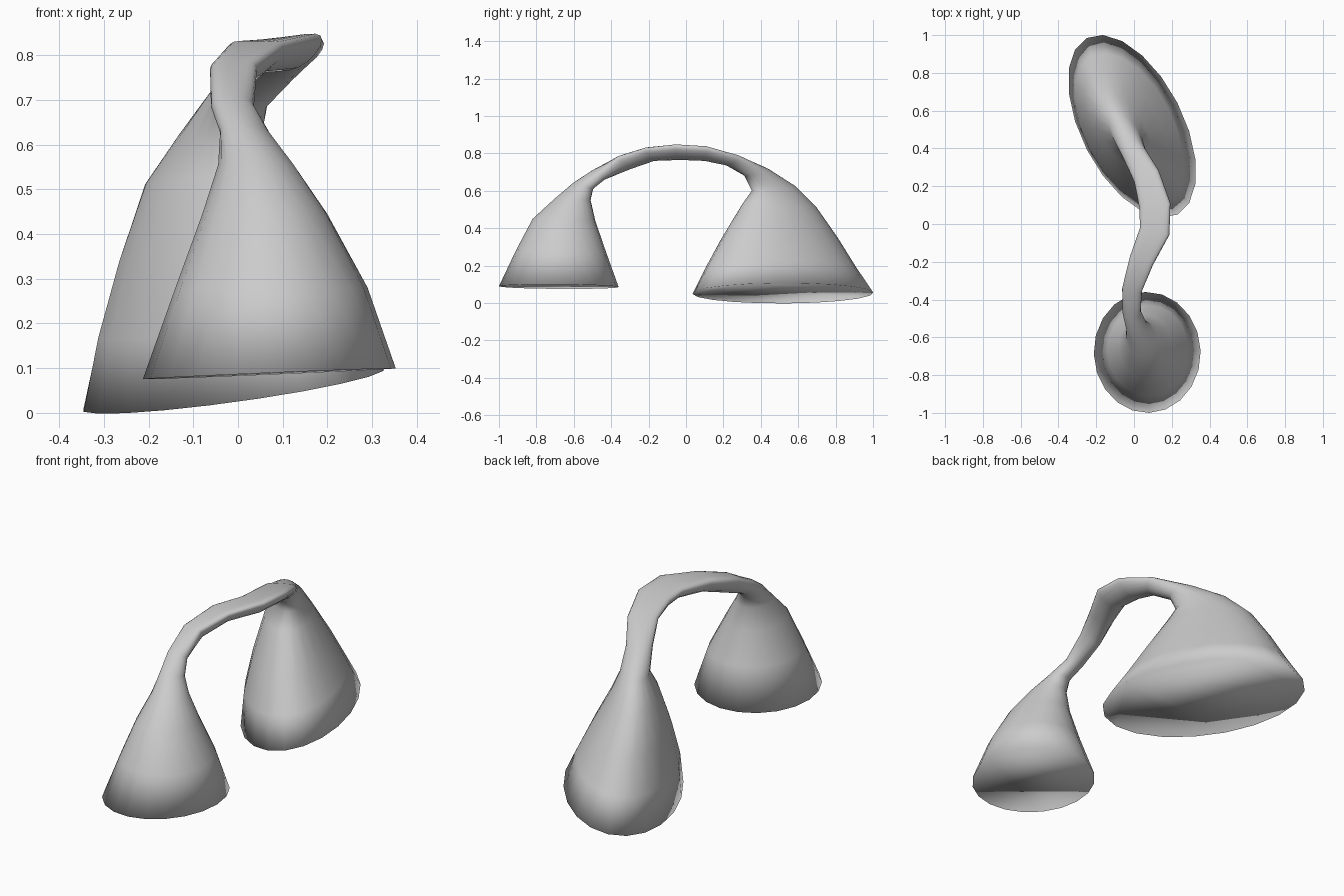
import bpy, bmesh, math
from mathutils import Vector

if "Cube" in bpy.data.objects:
    bpy.data.objects.remove(bpy.data.objects["Cube"])

# Cross-sections along the arch: outer point, inner point, half width, side tilt
SECTIONS = [
    (.08, -1.0, .09, .06, -.36, .085, .283, -.012),
    (.08, -.91, .28, .07, -.43, .28, .215, 0),
    (.07, -.82, .45, .05, -.485, .44, .14, 0),
    (.05, -.70, .56, .03, -.51, .55, .085, 0),
    (.01, -.60, .645, .02, -.497, .61, .055, 0),
    (-.015, -.50, .71, -.01, -.435, .66, .048, 0),
    (-.01, -.36, .785, -.01, -.30, .715, .053, 0),
    (.04, -.20, .832, .04, -.17, .76, .065, 0),
    (.11, -.04, .842, .11, -.03, .765, .08, -.01),
    (.11, .10, .832, .11, .10, .76, .083, -.01),
    (.06, .26, .79, .09, .22, .735, .072, 0),
    (-.04, .43, .72, .04, .32, .68, .062, 0),
    (-.11, .58, .625, .03, .358, .60, .07, 0),
    (-.17, .69, .51, .05, .31, .53, .115, 0),
    (-.20, .80, .345, .12, .20, .345, .185, -.01),
    (-.225, .89, .19, .17, .12, .20, .235, -.03),
    (-.25, .985, .04, .23, .05, .065, .27, -.053),
]
SIDES = 20
NECK = range(6, 11)   # sections with raised side edges

outer = [Vector(s[0:3]) for s in SECTIONS]
inner = [Vector(s[3:6]) for s in SECTIONS]
centre = [(a + b) / 2 for a, b in zip(outer, inner)]

# Loft elliptical rings into one arched tube with flared bell ends
bm = bmesh.new()
rings = []
last = len(SECTIONS) - 1
for i, s in enumerate(SECTIONS):
    axis = (outer[i] - inner[i]) / 2
    tangent = centre[min(i + 1, last)] - centre[max(i - 1, 0)]
    side = axis.cross(tangent)
    side.z = 0
    side = side.normalized() * s[6] + Vector((0, 0, s[7]))
    lift = .55 if i in NECK else 0
    ring = []
    for k in range(SIDES):
        t = 2 * math.pi * k / SIDES
        up = math.cos(t) + lift * math.sin(t) ** 2
        ring.append(bm.verts.new(centre[i] + axis * up + side * math.sin(t)))
    rings.append(ring)

for a, b in zip(rings, rings[1:]):
    for k in range(SIDES):
        n = (k + 1) % SIDES
        bm.faces.new((a[k], a[n], b[n], b[k]))

# Flat caps closing both bells
bm.faces.new(rings[0])
bm.faces.new(rings[-1])
bmesh.ops.recalc_face_normals(bm, faces=bm.faces[:])
for f in bm.faces:
    f.smooth = True

mesh = bpy.data.meshes.new("flared_arch")
bm.to_mesh(mesh)
bm.free()
bpy.context.collection.objects.link(bpy.data.objects.new("flared_arch", mesh))
